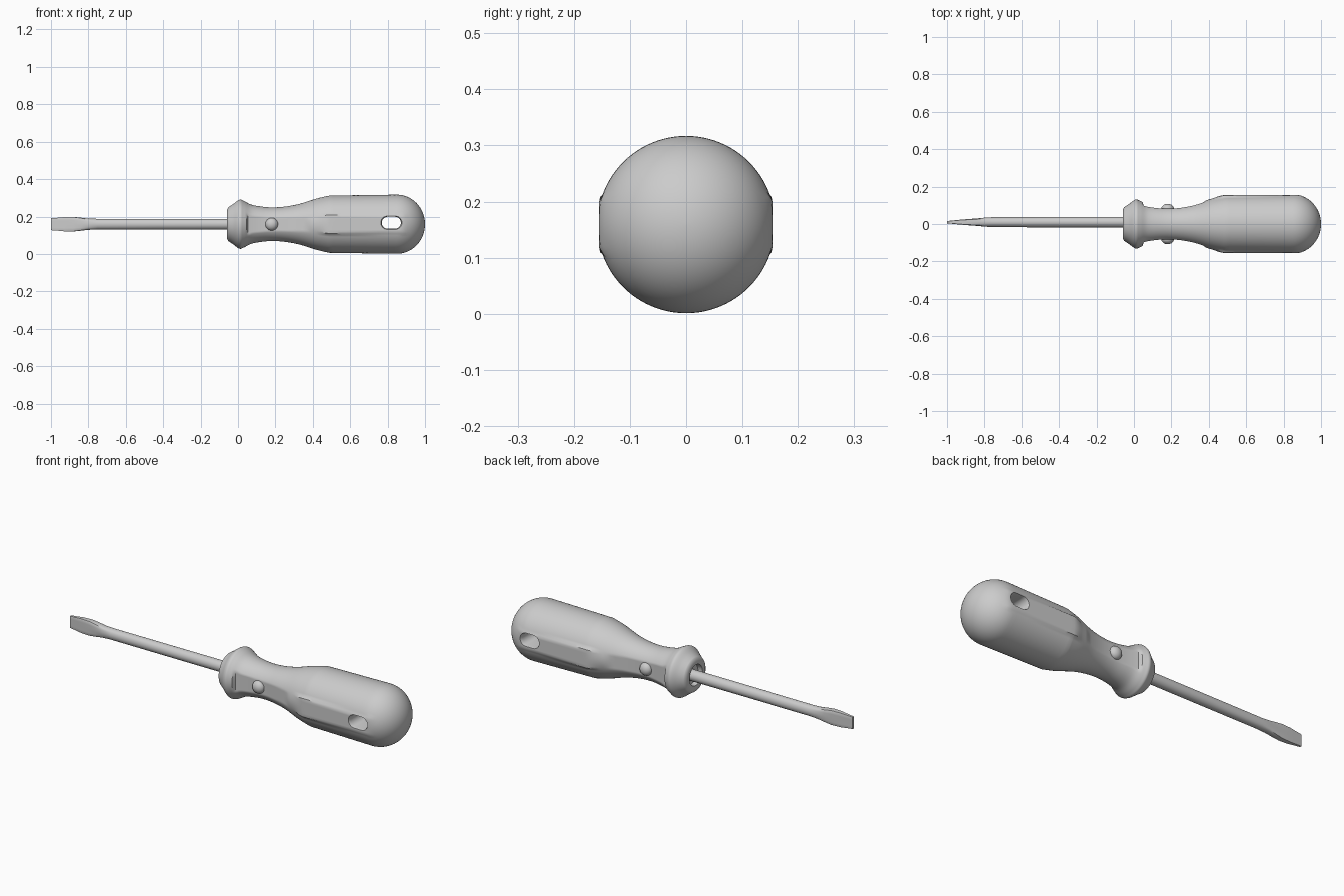
import bpy, bmesh
from math import sin, cos, pi, sqrt, copysign

if "Cube" in bpy.data.objects:
    bpy.data.objects.remove(bpy.data.objects["Cube"])

CZ = 0.159   # height of the long axis


def loft(name, rings):
    """Skin a list of equal-length point rings and cap both ends."""
    bm = bmesh.new()
    vs = [[bm.verts.new(p) for p in ring] for ring in rings]
    n = len(vs[0])
    for a, b in zip(vs, vs[1:]):
        for i in range(n):
            j = (i + 1) % n
            bm.faces.new((a[i], a[j], b[j], b[i]))
    bm.faces.new(vs[0][::-1])
    bm.faces.new(vs[-1])
    bmesh.ops.recalc_face_normals(bm, faces=bm.faces)
    me = bpy.data.meshes.new(name)
    bm.to_mesh(me)
    bm.free()
    ob = bpy.data.objects.new(name, me)
    bpy.context.collection.objects.link(ob)
    return ob


def smooth(ob, angle):
    bpy.ops.object.select_all(action='DESELECT')
    bpy.context.view_layer.objects.active = ob
    ob.select_set(True)
    bpy.ops.object.shade_smooth_by_angle(angle=angle)


def spline(pts, steps):
    """Catmull-Rom curve through (x, r) points."""
    p = [pts[0]] + pts + [pts[-1]]
    out = []
    for a, b, c, d in zip(p, p[1:], p[2:], p[3:]):
        for s in range(steps):
            t = s / steps
            out.append(tuple(0.5 * (2 * b[k] + (c[k] - a[k]) * t
                       + (2 * a[k] - 5 * b[k] + 4 * c[k] - d[k]) * t * t
                       + (3 * b[k] - a[k] - 3 * c[k] + d[k]) * t ** 3) for k in (0, 1)))
    return out + [pts[-1]]


def ramp(v, lo, hi):
    t = min(1, max(0, (v - lo) / (hi - lo)))
    return t * t * (3 - 2 * t)


# Handle: turned profile with recessed collar, waist and domed end
profile = [(-0.035, 0.02), (-0.035, 0.05), (-0.058, 0.055), (-0.06, 0.075)]
profile += spline([(-0.052, 0.09), (-0.025, 0.108), (0.008, 0.131), (0.032, 0.124),
                   (0.07, 0.105), (0.12, 0.095), (0.18, 0.09), (0.25, 0.094),
                   (0.33, 0.109), (0.42, 0.137), (0.49, 0.153)], 5)
profile += [(0.49 + 0.36 * i / 18, 0.153 + 0.005 * i / 18) for i in range(1, 19)]
profile += [(0.85 + 0.15 * sin(a), 0.158 * cos(a)) for a in [pi / 2 * i / 16 for i in range(1, 16)]]
profile += [(1.0, 0.002)]


def section(x, r, n=96):
    ring = []
    panel = ramp(x, 0.42, 0.50) * (1 - ramp(x, 0.85, 0.91))
    for i in range(n):
        a = 2 * pi * i / n
        y, z = r * cos(a), r * sin(a)
        # Flat raised grip panel on each side
        side = 0.155 - 0.155 * ramp(abs(z), 0.048, 0.068)
        flat = side if abs(z) < 0.05 else max(abs(y), min(side, abs(y) + 0.006))
        y += panel * (copysign(flat, y) - y)
        # Finger scoop at the waist
        if 0.05 < x < 0.38:
            y = copysign(min(abs(y), 0.082 + 0.9 * (x - 0.18) ** 2), y)
        ring.append((x, y, CZ + z))
    return ring


handle = loft("handle", [section(x, r) for x, r in profile])


# Hanging hole: slot with flared mouths, cut through the handle
def slot(y, s, n=32):
    ring = []
    for i in range(n):
        a = 2 * pi * (i + 0.5) / n
        ring.append((0.82 + s * (copysign(0.019, cos(a)) + 0.032 * cos(a)), y,
                     CZ + 0.008 + s * 0.032 * sin(a)))
    return ring


cutter = loft("hole_cutter", [slot(-0.18, 1.3), slot(-0.14, 1), slot(0.14, 1), slot(0.18, 1.3)])
cutter.hide_render = True
mod = handle.modifiers.new("hole", 'BOOLEAN')
mod.operation = 'DIFFERENCE'
mod.solver = 'EXACT'
mod.object = cutter
bpy.context.view_layer.objects.active = handle
bpy.ops.object.modifier_apply(modifier=mod.name)
bpy.data.objects.remove(cutter)
smooth(handle, 0.6)

# Round bump in each finger scoop
for name, s in (("front_grip_bump", -1), ("back_grip_bump", 1)):
    bpy.ops.mesh.primitive_uv_sphere_add(segments=32, ring_count=16, radius=1,
                                         location=(0.18, s * 0.08, CZ))
    bump = bpy.context.object
    bump.name = name
    bump.scale = (0.034, 0.028, 0.034)
    smooth(bump, 1.0)

# Shaft flowing into a flared flat blade: x, half thickness, half width, squareness
stations = [(-1.0, 0.006, 0.032, 1), (-0.97, 0.009, 0.034, 1), (-0.93, 0.013, 0.038, 1),
            (-0.88, 0.017, 0.039, 0.9), (-0.84, 0.020, 0.035, 0.7), (-0.80, 0.024, 0.030, 0.35),
            (-0.75, 0.027, 0.029, 0), (-0.4, 0.028, 0.029, 0), (0.0, 0.029, 0.029, 0)]


def shaft_section(x, hy, hz, sq, n=32):
    ring = []
    for i in range(n):
        a = 2 * pi * (i + 0.5) / n
        c, s = cos(a), sin(a)
        m = max(abs(c), abs(s))
        k = (1 - sq) + sq / m
        ring.append((x, 0.01 + hy * c * k, CZ + hz * s * k))
    return ring


shaft = loft("shaft_and_blade", [shaft_section(*st) for st in stations])
smooth(shaft, 0.6)
